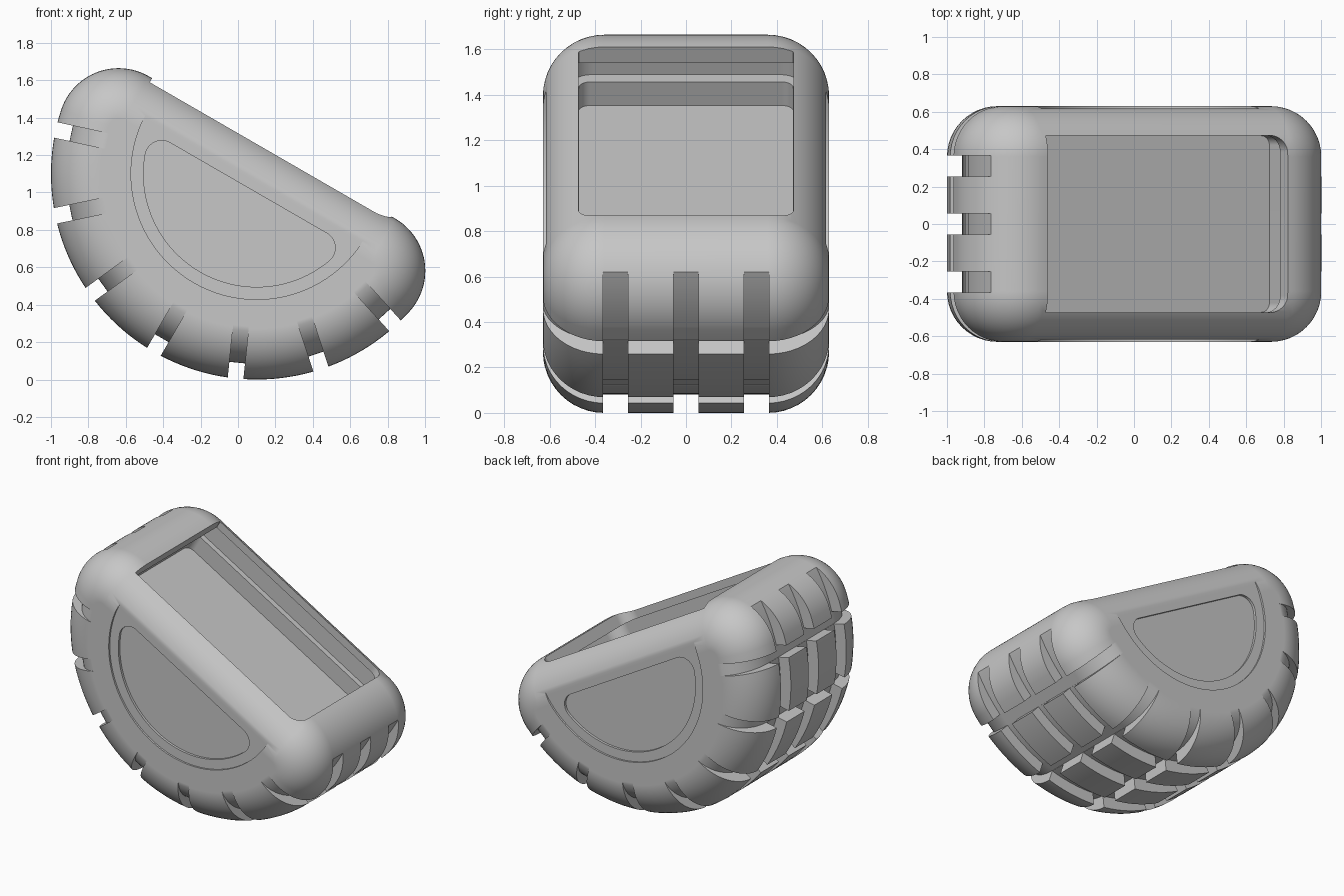
import bpy, bmesh, math
from mathutils import Matrix

if "Cube" in bpy.data.objects:
    bpy.data.objects.remove(bpy.data.objects["Cube"])

# Local frame: u along the tilted flat top, v its normal; main arc centre at origin
TILT = Matrix.Translation((0.1, 0, 1.1)) @ Matrix.Rotation(math.radians(30), 4, 'Y')
R, CORNER, CV = 1.1, 0.323, -0.16
HALF_W, ROUND = 0.63, 0.27

grey = bpy.data.materials.new("plain_grey")
grey.diffuse_color = (0.57, 0.57, 0.57, 1)
grey.use_nodes = True
grey.node_tree.nodes["Principled BSDF"].inputs["Base Color"].default_value = grey.diffuse_color


def arc(cx, cy, r, a, b, n):
    return [(cx + r * math.cos(a + (b - a) * i / n),
             cy + r * math.sin(a + (b - a) * i / n)) for i in range(n + 1)]


def d_profile(radius, cv, r, inset=0.0):
    """Half-disc outline with rounded corners, shrunk by inset."""
    cu = math.sqrt((radius - r) ** 2 - cv ** 2)
    a = math.atan2(cv, cu)
    pts = arc(cu, cv, r - inset, a, math.pi / 2, 24)
    pts += arc(-cu, cv, r - inset, math.pi / 2, math.pi - a, 24)
    pts += arc(0, 0, radius - inset, math.pi - a, 2 * math.pi + a, 72)[1:-1]
    return pts


def loft(name, rings):
    """Closed solid through a list of 3D rings."""
    bm = bmesh.new()
    loops = [[bm.verts.new(TILT @ Matrix.Translation(p).translation) for p in ring] for ring in rings]
    n = len(loops[0])
    for a, b in zip(loops, loops[1:]):
        for i in range(n):
            j = (i + 1) % n
            bm.faces.new((a[i], a[j], b[j], b[i]))
    bm.faces.new(loops[0][::-1])
    bm.faces.new(loops[-1])
    bmesh.ops.recalc_face_normals(bm, faces=bm.faces)
    mesh = bpy.data.meshes.new(name)
    bm.to_mesh(mesh)
    bm.free()
    mesh.materials.append(grey)
    ob = bpy.data.objects.new(name, mesh)
    bpy.context.collection.objects.link(ob)
    return ob


def side_prism(pts, y0, y1):
    return loft("cutter", [[(u, y, v) for u, v in pts] for y in (y0, y1)])


def top_prism(pts, v0, v1):
    return loft("cutter", [[(u, y, v) for u, y in pts] for v in (v0, v1)])


def window(u0, u1, w, r_low, r_high):
    """Rectangle in plan with its own corner radius at each end."""
    h = math.pi / 2
    return (arc(u1 - r_low, -w + r_low, r_low, -h, 0, 10) + arc(u1 - r_low, w - r_low, r_low, 0, h, 10)
            + arc(u0 + r_high, w - r_high, r_high, h, 2 * h, 10)
            + arc(u0 + r_high, -w + r_high, r_high, 2 * h, 3 * h, 10))


# Rounded half-disc body
rings = []
STEPS = 12
for k in range(STEPS + 1):
    t = math.pi / 2 * k / STEPS
    rings.append((ROUND * (1 - math.sin(t)), HALF_W - ROUND + ROUND * math.cos(t)))
section = [(d, -y) for d, y in rings] + [(d, y) for d, y in rings[::-1]]
body = loft("body", [[(u, y, v) for u, v in d_profile(R, CV, CORNER, d)] for d, y in section])

cutters = []

# Side recesses: shallow disc and deeper half-disc panel
for s in (-1, 1):
    cutters.append(side_prism(arc(0, 0, 0.672, 0, 2 * math.pi, 96)[:-1], s * 0.617, s * 0.8))
    cutters.append(side_prism(d_profile(0.605, -0.178, 0.09), s * 0.6, s * 0.8))

# Top window, undercut slot beneath its lip, and the lower pocket
cutters.append(top_prism(window(-0.74, 0.74, 0.473, 0.09, 0.004), 0.0, 0.4))
cutters.append(top_prism(window(-0.9, 0.9, 0.51, 0.1, 0.1), -0.07, 0.082))
cutters.append(top_prism(window(-0.835, 0.83, 0.472, 0.05, 0.05), -0.19, 0.03))

# Three tread grooves running round the arc
lo, hi = math.radians(160), math.radians(380)
ring = arc(0, 0, 1.019, lo, hi, 80) + arc(0, 0, 1.3, hi, lo, 80)
for y in (-0.31, 0, 0.31):
    cutters.append(side_prism(ring, y - 0.055, y + 0.055))

# Seven cross grooves fading out on the side walls
floor = [(0.79 + 0.225 * q, 0.36 + 0.272 * p) for q, p in arc(0, 0, 1, 0, math.pi / 2, 14)]
cross = [(r, -y) for r, y in floor[::-1]] + floor
cross += [(0.79, 0.8), (1.3, 0.8), (1.3, -0.8), (0.79, -0.8)]
for k in range(-3, 4):
    a = math.radians(270 + 24.1 * k)
    c, s = math.cos(a), math.sin(a)
    cutters.append(loft("cutter", [[(r * c - w * s, y, r * s + w * c) for r, y in cross]
                                   for w in (-0.042, 0.042)]))

# Apply the cuts
bpy.context.view_layer.objects.active = body
body.select_set(True)
for cutter in cutters:
    mod = body.modifiers.new("cut", 'BOOLEAN')
    mod.operation, mod.solver, mod.object = 'DIFFERENCE', 'EXACT', cutter
    bpy.ops.object.modifier_apply(modifier=mod.name)
    bpy.data.objects.remove(cutter, do_unlink=True)

bpy.ops.object.select_all(action='DESELECT')
body.select_set(True)
bpy.ops.object.shade_smooth_by_angle(angle=math.radians(25))
weighted = body.modifiers.new("even_shading", 'WEIGHTED_NORMAL')
weighted.keep_sharp = True
